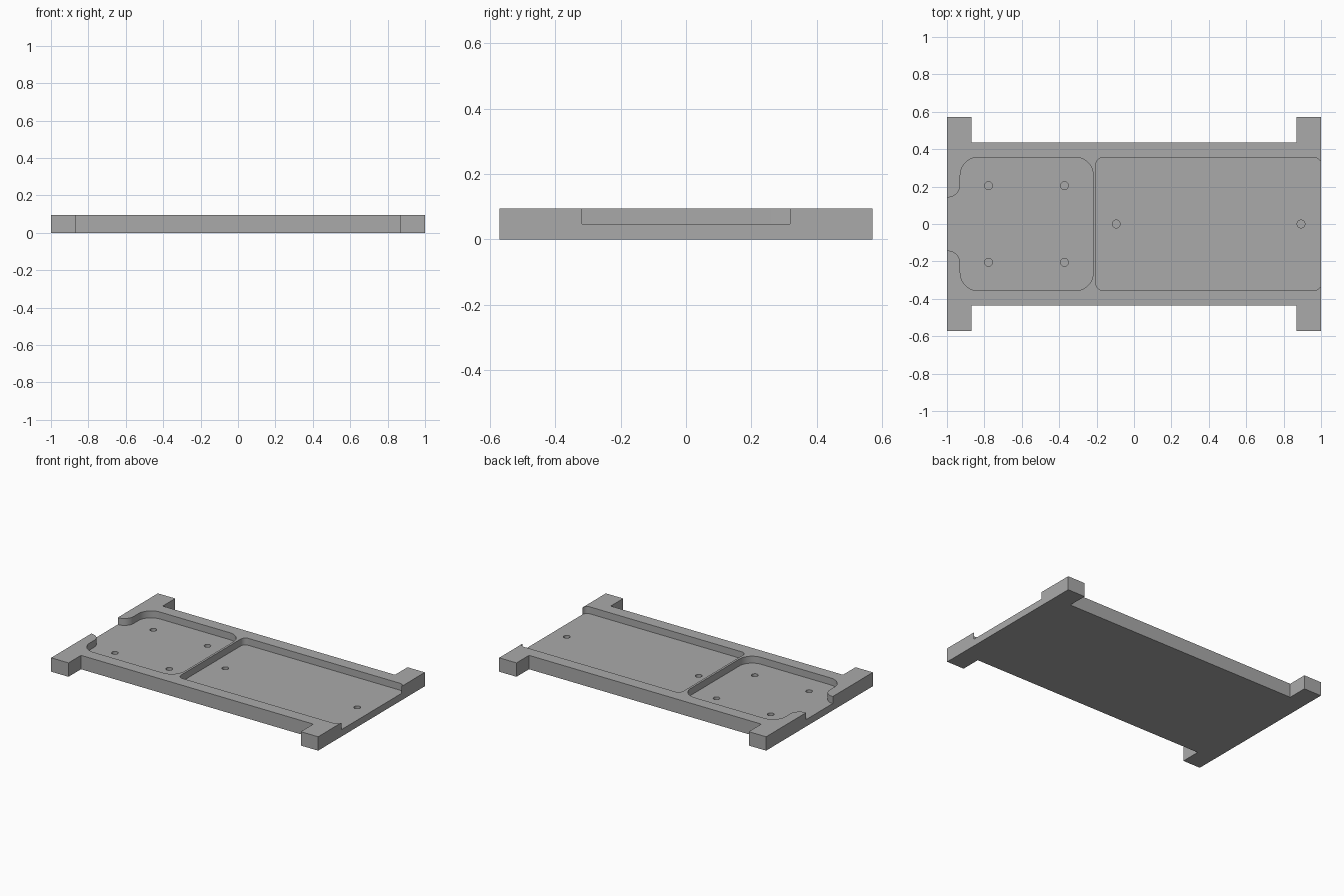
import bpy, bmesh, math

if "Cube" in bpy.data.objects:
    bpy.data.objects.remove(bpy.data.objects["Cube"])

HEIGHT = 0.094
FLOOR = 0.047
HOLE_BOTTOM = 0.022
ABOVE = HEIGHT + 0.05

grey = bpy.data.materials.new("plain grey")
grey.use_nodes = True
colour = (0.4, 0.4, 0.4, 1)
grey.diffuse_color = colour
grey.node_tree.nodes["Principled BSDF"].inputs["Base Color"].default_value = colour


def arc(cx, cy, r, start, end, steps=10):
    """Points along an arc, angles in degrees."""
    angles = [math.radians(start + (end - start) * i / steps) for i in range(steps + 1)]
    return [(cx + r * math.cos(a), cy + r * math.sin(a)) for a in angles]


def prism(name, outline, z0, z1):
    """Extrude a closed outline from z0 up to z1."""
    bm = bmesh.new()
    face = bm.faces.new([bm.verts.new((x, y, z0)) for x, y in outline])
    new = bmesh.ops.extrude_face_region(bm, geom=[face])["geom"]
    top = [v for v in new if isinstance(v, bmesh.types.BMVert)]
    bmesh.ops.translate(bm, verts=top, vec=(0, 0, z1 - z0))
    bmesh.ops.recalc_face_normals(bm, faces=bm.faces)
    mesh = bpy.data.meshes.new(name)
    bm.to_mesh(mesh)
    bm.free()
    mesh.materials.append(grey)
    obj = bpy.data.objects.new(name, mesh)
    bpy.context.collection.objects.link(obj)
    return obj


def mirror_y(half):
    """Close a half outline (y > 0) with its reflection across y = 0."""
    return half + [(x, -y) for x, y in reversed(half)]


def cut(target, cutter):
    cutter.hide_render = True
    mod = target.modifiers.new("cut", "BOOLEAN")
    mod.operation = "DIFFERENCE"
    mod.solver = "EXACT"
    mod.object = cutter
    bpy.context.view_layer.objects.active = target
    bpy.ops.object.modifier_apply(modifier=mod.name)
    bpy.data.objects.remove(cutter)


# Base plate with a square foot at each corner
FOOT_X, SIDE_Y, END_Y = 0.87, 0.437, 0.571
half = [(1, END_Y), (FOOT_X, SIDE_Y), (-FOOT_X, SIDE_Y), (-1, END_Y)]
half[1:1] = [(FOOT_X, END_Y)]
half[-1:-1] = [(-FOOT_X, END_Y)]
plate = prism("base_plate", mirror_y(half), 0, HEIGHT)

# Large tray, open through the end wall at +x
R = 0.035
tray = arc(1, 0.354 - R, R, 0, 90)
tray = [(1.05, 0.354 - R)] + arc(1 - R, 0.354 - R, R, 0, 90)
tray += arc(-0.203 + R, 0.354 - R, R, 90, 180)
cut(plate, prism("large_tray_cutter", mirror_y(tray), FLOOR, ABOVE))

# Small tray, with a flared mouth through the end wall at -x
R, MOUTH = 0.095, 0.068
tray = arc(-0.218 - R, 0.356 - R, R, 0, 90)
tray += arc(-0.929 + R, 0.356 - R, R, 90, 180)
tray += arc(-0.929 - MOUTH, 0.142 + MOUTH, MOUTH, 0, -90)
tray += [(-1.05, 0.142)]
cut(plate, prism("small_tray_cutter", mirror_y(tray), FLOOR, ABOVE))

# Blind screw holes in the tray floors
holes = [(x, y) for x in (-0.778, -0.372) for y in (-0.205, 0.205)]
holes += [(-0.095, 0), (0.893, 0)]
for x, y in holes:
    ring = arc(x, y, 0.021, 0, 360, 24)[:-1]
    cut(plate, prism("hole_cutter", ring, HOLE_BOTTOM, ABOVE))

# Smooth the rounded corners, keep the edges crisp
bpy.ops.object.select_all(action="DESELECT")
plate.select_set(True)
bpy.context.view_layer.objects.active = plate
bpy.ops.object.shade_smooth_by_angle(angle=math.radians(30))
